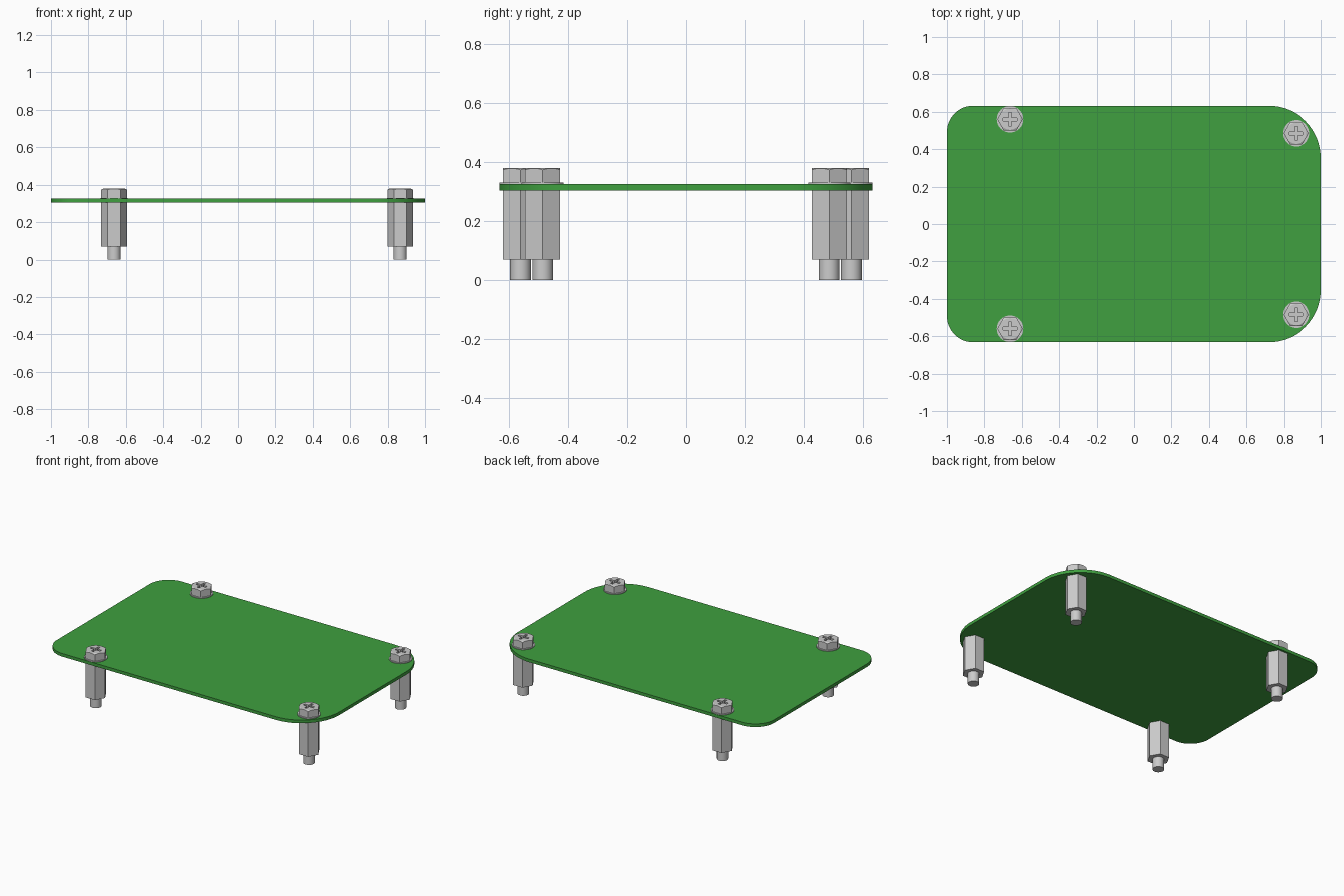
import bpy, math
from math import cos, sin, pi, radians

if "Cube" in bpy.data.objects:
    bpy.data.objects.remove(bpy.data.objects["Cube"])


def add_object(name, verts, faces, loc=(0, 0, 0)):
    me = bpy.data.meshes.new(name)
    me.from_pydata(verts, [], faces)
    me.update()
    ob = bpy.data.objects.new(name, me)
    ob.location = loc
    bpy.context.collection.objects.link(ob)
    return ob


def loft(name, rings):
    """Closed solid through a stack of rings with equal point counts."""
    n = len(rings[0])
    verts = [p for ring in rings for p in ring]
    faces = [(k * n + i, k * n + (i + 1) % n, (k + 1) * n + (i + 1) % n, (k + 1) * n + i)
             for k in range(len(rings) - 1) for i in range(n)]
    faces.append(tuple(reversed(range(n))))
    faces.append(tuple(range(len(verts) - n, len(verts))))
    return add_object(name, verts, faces)


def turned(name, profile, sides):
    """Turned or prismatic solid from (radius, z) pairs, first corner on +x."""
    return loft(name, [[(r * cos(2 * pi * i / sides), r * sin(2 * pi * i / sides), z)
                        for i in range(sides)] for r, z in profile])


def smooth(ob):
    ob.data.shade_smooth()
    ob.data.set_sharp_from_angle(angle=radians(20))


def cut(ob, cutter, operation):
    """Apply a boolean and delete the cutter."""
    mod = ob.modifiers.new("cut", 'BOOLEAN')
    mod.operation, mod.object, mod.solver = operation, cutter, 'EXACT'
    dg = bpy.context.evaluated_depsgraph_get()
    dg.update()
    me = bpy.data.meshes.new_from_object(ob.evaluated_get(dg))
    ob.modifiers.clear()
    ob.data = me
    bpy.data.objects.remove(cutter)


# Circuit board: tight corners on the left, wide corners on the right
W, D, Z0, Z1 = 1.0, 0.632, 0.304, 0.325
outline = []
for sx, sy, r, start in ((1, 1, 0.28, 0), (-1, 1, 0.14, 90), (-1, -1, 0.14, 180), (1, -1, 0.28, 270)):
    for i in range(17):
        a = radians(start + 90 * i / 16)
        outline.append((sx * (W - r) + r * cos(a), sy * (D - r) + r * sin(a)))
board = loft("circuit_board", [[(x, y, z) for x, y in outline] for z in (Z0, Z1)])
smooth(board)
green = bpy.data.materials.new("board_green")
green.diffuse_color = (0.05, 0.35, 0.05, 1)
green.use_nodes = True
green.node_tree.nodes["Principled BSDF"].inputs["Base Color"].default_value = green.diffuse_color
board.data.materials.append(green)

# Hex standoff with a round stud below
HEX = 0.0685
standoff = turned("standoff", [(HEX, 0.07), (HEX, Z0)], 6)
stud = turned("standoff_stud", [(0.035, 0), (0.035, 0.07)], 32)
smooth(stud)

# Screw: flange, chamfered hex head and cross recess
flange = turned("screw_flange", [(0.071, Z1), (0.071, 0.33)], 48)
smooth(flange)
head = turned("screw_head", [(HEX, 0.33), (HEX, 0.38)], 6)
cut(head, turned("chamfer", [(0.08, 0.32), (0.08, 0.3665), (0.0565, 0.38), (0.05, 0.3838)], 48), 'INTERSECT')
for hx, hy in ((0.037, 0.008), (0.008, 0.037)):
    slot = loft("slot", [[(s * hx, t * hy, z) for s, t in ((-1, -1), (1, -1), (1, 1), (-1, 1))]
                         for z in (0.352, 0.40)])
    cut(head, slot, 'DIFFERENCE')
smooth(head)

# Copy the fastener parts to the four mounting points
points = [(-0.663, -0.56), (-0.663, 0.56), (0.867, -0.485), (0.867, 0.485)]
for part in (standoff, stud, flange, head):
    for i, (x, y) in enumerate(points):
        ob = part if i == 0 else part.copy()
        if i:
            bpy.context.collection.objects.link(ob)
        ob.location = (x, y, 0)
